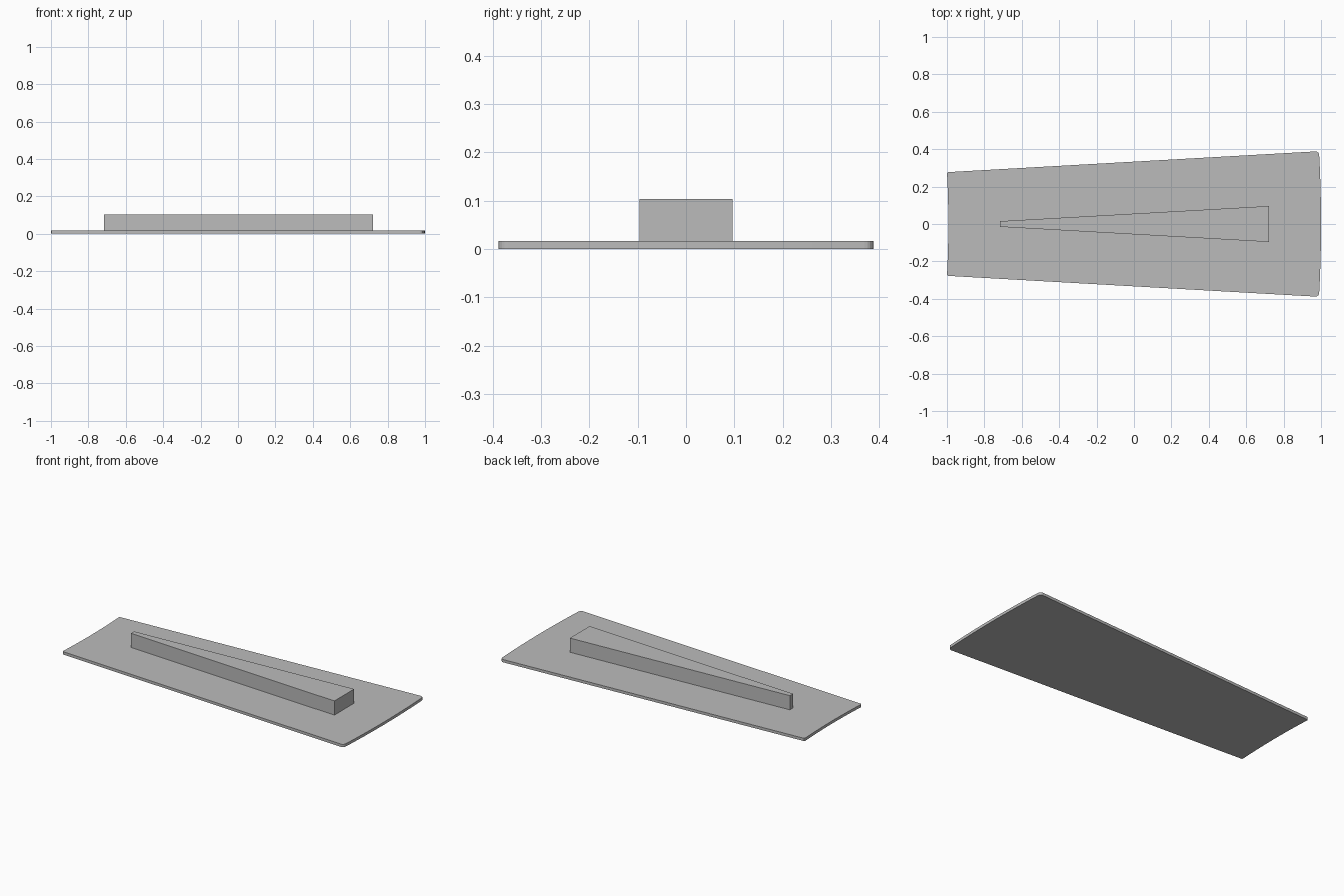
import bpy
import bmesh
from math import asin, cos, sin

cube = bpy.data.objects.get("Cube")
if cube:
    bpy.data.objects.remove(cube, do_unlink=True)

# Single grey material
grey = bpy.data.materials.new("plain_grey")
grey.use_nodes = True
colour = (0.5, 0.5, 0.5, 1)
grey.diffuse_color = colour
grey.node_tree.nodes["Principled BSDF"].inputs["Base Color"].default_value = colour


def prism(name, outline, bottom, top, corners=()):
    """Extrude an outline upwards; corners maps outline index to rounding radius."""
    bm = bmesh.new()
    base = [bm.verts.new((x, y, bottom)) for x, y in outline]
    cap = [bm.verts.new((x, y, top)) for x, y in outline]
    n = len(outline)
    bm.faces.new(base[::-1])
    bm.faces.new(cap)
    for i in range(n):
        j = (i + 1) % n
        bm.faces.new((base[i], base[j], cap[j], cap[i]))
    pairs = [(base[i], cap[i], radius) for i, radius in corners]
    for low, high, radius in pairs:
        edge = bm.edges.get((low, high))
        bmesh.ops.bevel(bm, geom=[edge], offset=radius, segments=5,
                        profile=0.5, affect='EDGES')
    bmesh.ops.recalc_face_normals(bm, faces=bm.faces)
    mesh = bpy.data.meshes.new(name)
    bm.to_mesh(mesh)
    bm.free()
    mesh.materials.append(grey)
    obj = bpy.data.objects.new(name, mesh)
    bpy.context.collection.objects.link(obj)
    return obj


# Base plate: a slim ring sector, concave at the narrow end, convex at the wide end
length, narrow, wide, plate_top = 1.992, 0.277, 0.389, 0.017
half_angle = asin((wide - narrow) / length)
inner = narrow / sin(half_angle)
outer = inner + length
centre_x = 1 - outer
steps = 12
angles = [half_angle * (2 * i / steps - 1) for i in range(steps + 1)]
sector = [(centre_x + outer * cos(a), outer * sin(a)) for a in angles]
sector += [(centre_x + inner * cos(a), inner * sin(a)) for a in reversed(angles)]
last = len(sector) - 1
prism("base_plate", sector, 0, plate_top,
      [(0, 0.02), (steps, 0.02), (steps + 1, 0.008), (last, 0.008)])

# Tapered block standing on the plate
taper = [(-0.716, -0.015), (0.722, -0.096), (0.722, 0.096), (-0.716, 0.015)]
prism("tapered_block", taper, plate_top, 0.104)
